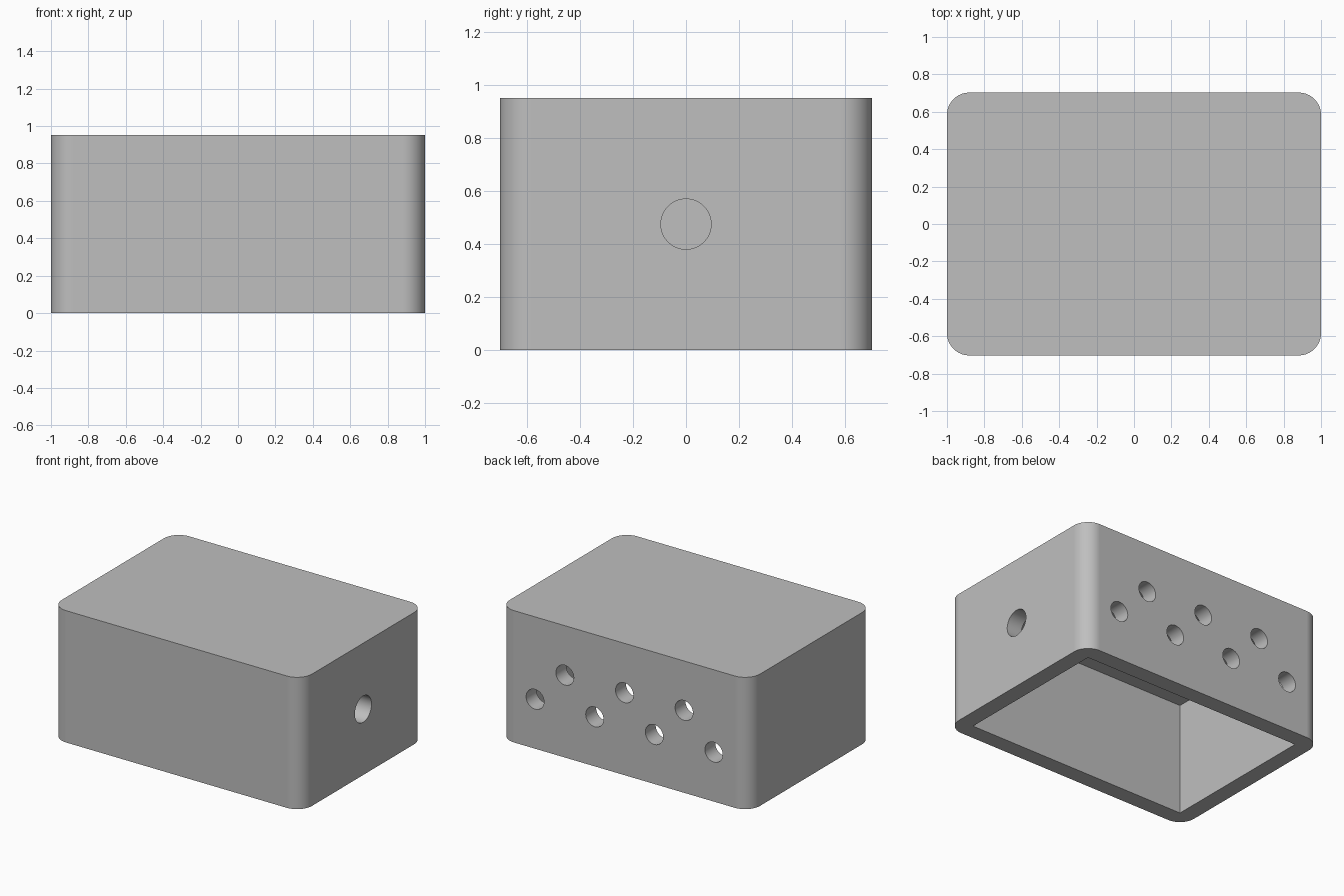
import bpy, bmesh, math
from mathutils import Matrix, Vector

if "Cube" in bpy.data.objects:
    bpy.data.objects.remove(bpy.data.objects["Cube"], do_unlink=True)

LENGTH, DEPTH, HEIGHT = 2.0, 1.405, 0.952
WALL = 0.119
ROOF = 0.143
STEP = 0.238          # hole spacing along the back
MID = HEIGHT / 2

# One grey plastic for the whole case
grey = bpy.data.materials.new("grey plastic")
grey.use_nodes = True
colour = (0.52, 0.52, 0.52, 1)
grey.diffuse_color = colour
grey.node_tree.nodes["Principled BSDF"].inputs["Base Color"].default_value = colour


def add_object(name, bm):
    mesh = bpy.data.meshes.new(name)
    bm.to_mesh(mesh)
    bm.free()
    mesh.materials.append(grey)
    obj = bpy.data.objects.new(name, mesh)
    bpy.context.collection.objects.link(obj)
    return obj


def add_box(bm, size, centre):
    matrix = Matrix.Translation(centre) @ Matrix.Diagonal((*size, 1))
    bmesh.ops.create_cube(bm, size=1, matrix=matrix)


def drill(name, radius, centre, axis):
    """Cylindrical cutter long enough to pass through one wall."""
    bm = bmesh.new()
    turn = Vector((0, 0, 1)).rotation_difference(axis).to_matrix().to_4x4()
    bmesh.ops.create_cone(bm, cap_ends=True, segments=48, radius1=radius,
                          radius2=radius, depth=WALL * 3,
                          matrix=Matrix.Translation(centre) @ turn)
    return add_object(name, bm)


# Case body with rounded upright corners
bm = bmesh.new()
add_box(bm, (LENGTH, DEPTH, HEIGHT), (0, 0, MID))
uprights = [e for e in bm.edges
            if abs(e.verts[0].co.z - e.verts[1].co.z) > MID]
bmesh.ops.bevel(bm, geom=uprights, offset=WALL, segments=16,
                profile=0.5, affect='EDGES')
case = add_object("enclosure_shell", bm)

# Square-cornered cavity, open underneath
bm = bmesh.new()
inner = HEIGHT - ROOF
add_box(bm, (LENGTH - 2 * WALL, DEPTH - 2 * WALL, inner + 0.2),
        (0, 0, (inner - 0.2) / 2))
cutters = [add_object("cavity_cutter", bm)]

# Cable hole in the left side, staggered row of holes in the back
cutters.append(drill("cable_hole_cutter", 0.095,
                     (LENGTH / 2, 0, MID), Vector((1, 0, 0))))
for i in range(-3, 4):
    z = MID + STEP / 2 * (-1 if i % 2 else 1)
    cutters.append(drill("back_hole_cutter", 0.0715,
                         (i * STEP, DEPTH / 2, z), Vector((0, 1, 0))))

bpy.ops.object.select_all(action='DESELECT')
case.select_set(True)
bpy.context.view_layer.objects.active = case
for cutter in cutters:
    cutter.hide_render = True
    cut = case.modifiers.new("cut", 'BOOLEAN')
    cut.operation = 'DIFFERENCE'
    cut.solver = 'EXACT'
    cut.object = cutter
    bpy.ops.object.modifier_apply(modifier=cut.name)
    bpy.data.objects.remove(cutter, do_unlink=True)

# Smooth corners and bores, crisp rims and flat walls
bpy.ops.object.shade_smooth_by_angle(angle=math.radians(30))
normals = case.modifiers.new("flat walls", 'WEIGHTED_NORMAL')
normals.keep_sharp = True
